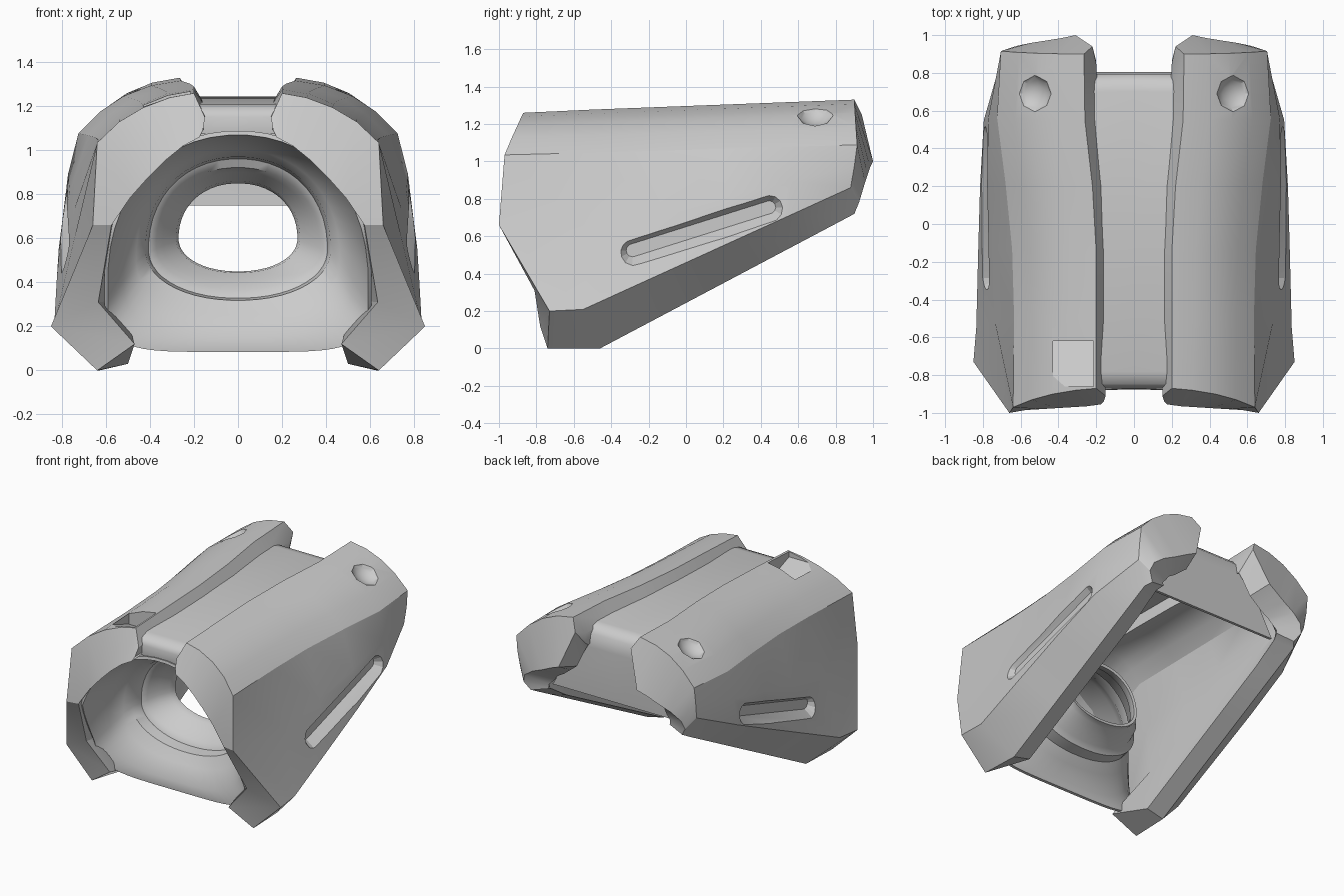
import bpy, bmesh, math
from mathutils import Vector, Matrix

if "Cube" in bpy.data.objects:
    bpy.data.objects.remove(bpy.data.objects["Cube"])


def make(name, bm):
    bmesh.ops.recalc_face_normals(bm, faces=bm.faces)
    me = bpy.data.meshes.new(name)
    bm.to_mesh(me)
    bm.free()
    ob = bpy.data.objects.new(name, me)
    bpy.context.collection.objects.link(ob)
    return ob


def grid(bm, rows, wrap=False):
    vs = [[bm.verts.new(p) for p in r] for r in rows]
    n = len(vs[0])
    for a, b in zip(vs, vs[1:]):
        for j in range(n if wrap else n - 1):
            k = (j + 1) % n
            bm.faces.new((a[j], a[k], b[k], b[j]))
    return vs


def finish(ob, angle):
    # bake the modifiers, then shade with sharp creases
    bpy.ops.object.select_all(action='DESELECT')
    ob.select_set(True)
    bpy.context.view_layer.objects.active = ob
    bpy.ops.object.convert(target='MESH')
    bpy.ops.object.shade_smooth_by_angle(angle=math.radians(angle))


# ---- side pods: outer and inner skins lofted along y -----------------------
front_out = [(.15, -.91, 1.15), (.2, -.87, 1.26), (.31, -.88, 1.24), (.43, -.9, 1.195), (.54, -.93, 1.13),
             (.64, -.97, 1.035), (.66, -1, .66), (.85, -.73, .2), (.64, -.74, 0)]
front_in = [(.16, -.94, 1.09), (.175, -.955, 1.06), (.25, -.965, 1.02), (.33, -.97, .955), (.41, -.975, .875),
            (.49, -.98, .785), (.575, -.985, .66), (.635, -.81, .31), (.47, -.78, .12)]
back_out = [(.2, .86, 1.15), (.22, .94, 1.25), (.31, 1, 1.0), (.38, .985, .97), (.46, .972, .93),
            (.55, .958, .89), (.62, .943, .84), (.64, .925, .78), (.6, .9, .72)]
back_in = [(.2, .82, 1.12), (.22, .83, 1.08), (.27, .85, .96), (.32, .85, .92), (.37, .85, .88),
           (.42, .85, .85), (.45, .86, .81), (.48, .865, .78), (.48, .87, .75)]
# y, floor x, lip x, shoulder x, middle x, lower-edge x, lower-edge y
stations = [(-.5, .145, .2, .635, .737, .835, -.55), (-.15, .145, .2, .645, .747, .825, -.15),
            (.2, .155, .22, .68, .765, .815, .2), (.55, .185, .26, .725, .772, .795, .55),
            (.9, .2, .265, .705, .707, .7, .88)]


def section(y, xf, xl, xs, xm, xlow, yl):
    zl, zs, zf = 1.262 + .038 * (y + .9), 1.035 + .03 * (y + .9), 1.2 + .015 * y
    zlow = .2 + (yl + .57) * .455
    yr = min(yl + .09, .86)
    zr = (yr + .46) * .529
    lip, ctl, sh = Vector((xl, y, zl)), Vector((xs - .18, y, zl - .02)), Vector((xs, y + .015, zs))
    arc = [lip * (1 - t) ** 2 + ctl * 2 * t * (1 - t) + sh * t * t for t in (0, .25, .5, .75, 1)]
    outer = [Vector((xf, min(y, .85), zf))] + arc + [
        Vector((xm, (y + yl) / 2 + .01, (zs + zlow) / 2)), Vector((xlow, yl, zlow)), Vector((.63, yr, zr))]
    xs_in = [xf, xf + .05, .28, .34, .40, .47, .52, .53, .5]
    zt = zf - .22
    zs_in = [zf - .08, zf - .07, zf - .08, zf - .1, zf - .14, zt,
             zt + (zr - zt) * .33, zt + (zr - zt) * .67, zr + .03]
    yi = min(y, .78)
    yri = min(yr, .82)
    inner = [Vector((a, yi + (yri - yi) * max(0, j - 5) / 3, b)) for j, (a, b) in enumerate(zip(xs_in, zs_in))]
    return outer, inner


def pod_bmesh(s):
    loops = [(front_out, front_in)] + [section(*p) for p in stations] + [(back_out, back_in)]
    rows = [[(s * p[0], p[1], p[2]) for p in list(o) + list(i)[::-1]] for o, i in loops]
    bm = bmesh.new()
    vs = grid(bm, rows, wrap=True)
    for r in (vs[0], vs[-1]):
        for j in range(8):
            bm.faces.new((r[j], r[j + 1], r[16 - j], r[17 - j]))
    return bm


def slot_cutter(s):
    # rounded slot with sloping walls on the flat side
    bm = bmesh.new()
    for y, z in ((-.285, .525), (.445, .755)):
        for k in range(12):
            a = k * math.tau / 12
            for x, r in ((.74, .035), (.87, .135)):
                bm.verts.new((s * x, y + r * math.cos(a), z + r * math.sin(a)))
    bmesh.ops.convex_hull(bm, input=bm.verts)
    return make("slot_cutter", bm)


def dimple_cutter(s):
    # faceted round dimple on top
    bm = bmesh.new()
    m = Matrix.Translation((s * .54, .69, 1.27)) @ Matrix.Rotation(s * math.radians(30), 4, 'Y') \
        @ Matrix.Diagonal((.115, .105, .075, 1))
    bmesh.ops.create_uvsphere(bm, u_segments=8, v_segments=8, radius=1, matrix=m)
    return make("dimple_cutter", bm)


def notch_cutter():
    # wedge-shaped pocket near the front of one pod
    bm = bmesh.new()
    for x in (-.43, -.215):
        for y, z in ((-.86, 1.22), (-.62, 1.13), (-.62, 1.5), (-.86, 1.5)):
            bm.verts.new((x, y, z))
    bmesh.ops.convex_hull(bm, input=bm.verts)
    return make("notch_cutter", bm)


for s, name in ((1, "right_pod"), (-1, "left_pod")):
    pod = make(name, pod_bmesh(s))
    cutters = [slot_cutter(s), dimple_cutter(s)] + ([notch_cutter()] if s < 0 else [])
    for c in cutters:
        c.hide_render = True
        b = pod.modifiers.new("cut", 'BOOLEAN')
        b.operation, b.object, b.solver = 'DIFFERENCE', c, 'EXACT'
    finish(pod, 22)
    for c in cutters:
        bpy.data.objects.remove(c)

# ---- centre channel with a flap rolled down at the back --------------------
profile = [(-.85, 1.075, .2), (-.86, 1.15, .17), (-.84, 1.185, .17), (-.78, 1.2, .18), (0, 1.22, .18),
           (.7, 1.235, .22), (.75, 1.225, .24), (.785, 1.19, .26), (.795, 1.1, .3), (.785, .75, .5)]
bm = bmesh.new()
grid(bm, [[(-w, y, z), (0, y, z), (w, y, z)] for y, z, w in profile])
channel = make("center_channel", bm)
m = channel.modifiers.new("thick", 'SOLIDIFY')
m.thickness, m.offset = .02, 0
finish(channel, 50)


# ---- front funnel: rings from the arched mouth to the round hole -----------
def mouth_y(z):
    pts = [(.05, -.68), (.35, -.79), (.66, -.965), (1.1, -.87)]
    for (z0, y0), (z1, y1) in zip(pts, pts[1:]):
        if z <= z1:
            return y0 + (y1 - y0) * (z - z0) / (z1 - z0)
    return pts[-1][1]


def ring(hw, zc, up, dn, e, y, n=48):
    out = []
    for k in range(n):
        a = math.tau * (k + .5) / n
        c, t = math.cos(a), math.sin(a)
        q = .94 if t > 0 else e
        x = hw * math.copysign(abs(c) ** q, c)
        z = zc + (up * t ** q if t > 0 else -dn * abs(t) ** q)
        out.append((x, mouth_y(z) if y is None else y, z))
    return out


rings = [(.6, .42, .66, .335, .4, None), (.53, .47, .58, .32, .6, -.7), (.47, .52, .49, .275, .8, -.63),
         (.43, .55, .43, .24, .95, -.59), (.415, .55, .42, .23, .95, -.51), (.38, .57, .36, .21, .95, -.49),
         (.35, .58, .33, .19, .95, -.41), (.29, .6, .27, .165, .95, -.37), (.28, .6, .26, .16, .95, -.32)]
bm = bmesh.new()
grid(bm, [ring(*r) for r in rings], wrap=True)
funnel = make("front_funnel", bm)
m = funnel.modifiers.new("thick", 'SOLIDIFY')
m.thickness, m.offset = .02, 0
finish(funnel, 48)
